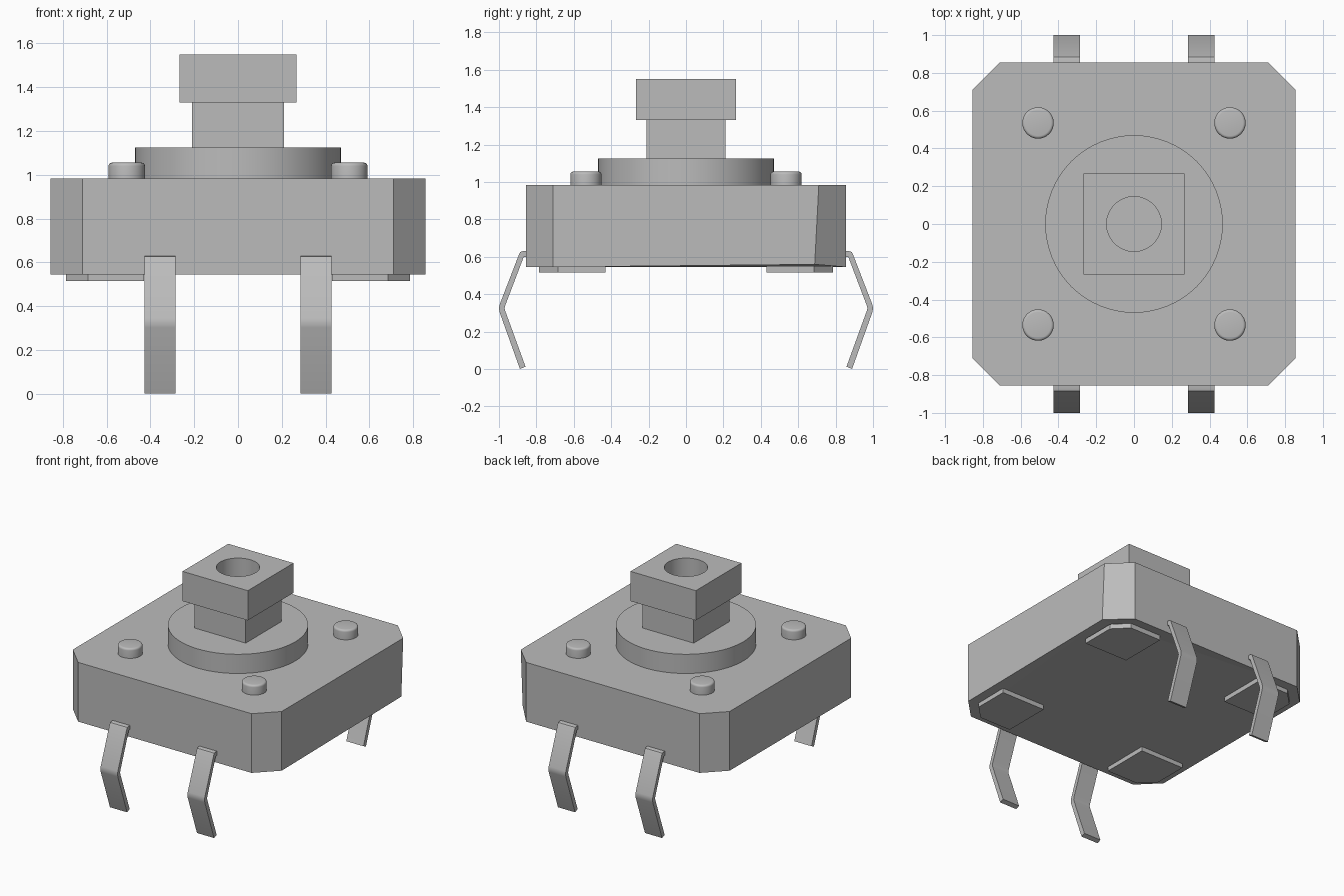
import bpy, bmesh
from mathutils import Vector

if "Cube" in bpy.data.objects:
    bpy.data.objects.remove(bpy.data.objects["Cube"])

GREY = (0.5, 0.5, 0.5, 1)
grey = bpy.data.materials.new("plain grey")
grey.use_nodes = True
grey.diffuse_color = GREY
grey.node_tree.nodes["Principled BSDF"].inputs["Base Color"].default_value = GREY


def finish(name, bm, smooth=False):
    bmesh.ops.recalc_face_normals(bm, faces=bm.faces)
    mesh = bpy.data.meshes.new(name)
    bm.to_mesh(mesh)
    bm.free()
    mesh.materials.append(grey)
    obj = bpy.data.objects.new(name, mesh)
    bpy.context.collection.objects.link(obj)
    if smooth:
        bpy.ops.object.select_all(action='DESELECT')
        obj.select_set(True)
        bpy.context.view_layer.objects.active = obj
        bpy.ops.object.shade_smooth_by_angle(angle=0.6)
    return obj


def prism(points, offset):
    """Extrude a closed 3D outline along an offset."""
    bm = bmesh.new()
    face = bm.faces.new([bm.verts.new(p) for p in points])
    ext = bmesh.ops.extrude_face_region(bm, geom=[face], use_keep_orig=True)
    top = [v for v in ext["geom"] if isinstance(v, bmesh.types.BMVert)]
    bmesh.ops.translate(bm, verts=top, vec=Vector(offset))
    return bm


def cylinder(name, x, y, radius, z0, z1, bevel=0):
    bm = bmesh.new()
    bmesh.ops.create_cone(bm, cap_ends=True, segments=64, radius1=radius, radius2=radius,
                          depth=z1 - z0)
    bmesh.ops.translate(bm, verts=bm.verts, vec=(x, y, (z0 + z1) / 2))
    if bevel:
        rim = [e for e in bm.edges if all(v.co.z > z1 - 0.001 for v in e.verts)]
        bmesh.ops.bevel(bm, geom=rim, offset=bevel, segments=4, profile=0.5, affect='EDGES')
    return finish(name, bm, True)


def block(name, half, z0, z1):
    pts = [(sx * half, sy * half, z0) for sx, sy in ((-1, -1), (1, -1), (1, 1), (-1, 1))]
    return finish(name, prism(pts, (0, 0, z1 - z0)))


# Housing with cut corners, one lower corner slightly skewed
A, B = 0.855, 0.71
outline = [(-B, -A), (B, -A), (A, -B), (A, B), (B, A), (-B, A), (-A, B), (-A, -B)]
body = prism([(x, y, 0.545) for x, y in outline], (0, 0, 0.438))
for v in body.verts:
    if v.co.z < 0.6 and v.co.x > 0.8 and v.co.y > 0:
        v.co += Vector((0, -0.022, 0.014))
bmesh.ops.triangulate(body, faces=[f for f in body.faces if f.calc_center_median().z < 0.6])
finish("housing", body)

# Collar, stem and cap of the plunger
cylinder("collar", 0, 0, 0.47, 0.98, 1.125)
block("plunger_stem", 0.21, 1.12, 1.33)
cap = block("plunger_cap", 0.267, 1.33, 1.55)

# Round hole sunk into the cap
cutter = cylinder("hole_cutter", 0, 0, 0.145, 1.331, 1.7)
cutter.hide_render = True
cutter.hide_viewport = True
cut = cap.modifiers.new("hole", 'BOOLEAN')
cut.object = cutter
cut.operation = 'DIFFERENCE'
cut.solver = 'EXACT'

# Corner rivets and bottom pads
pad = [(0.43, 0.43), (0.785, 0.43), (0.785, 0.685), (0.685, 0.785), (0.43, 0.785)]
for sx, side in ((1, "left"), (-1, "right")):
    for sy, end in ((-1, "front"), (1, "back")):
        cylinder(f"rivet_{end}_{side}", sx * 0.508, sy * 0.535, 0.083, 0.98, 1.055, 0.015)
        finish(f"pad_{end}_{side}",
               prism([(sx * x, sy * y, 0.515) for x, y in pad], (0, 0, 0.035)))

# Bent terminal legs: side profile given as (y, z)
leg = [(0.84, 0.63), (0.873, 0.63), (0.885, 0.626), (0.892, 0.615),
       (0.996, 0.345), (1.0, 0.325), (0.996, 0.302), (0.888, 0.0),
       (0.858, 0.012), (0.967, 0.312), (0.97, 0.325), (0.967, 0.338),
       (0.868, 0.598), (0.84, 0.6)]
for sx, side in ((1, "left"), (-1, "right")):
    for sy, end in ((-1, "front"), (1, "back")):
        pts = [(sx * 0.356 - 0.07, sy * y, z) for y, z in leg]
        finish(f"leg_{end}_{side}", prism(pts, (0.14, 0, 0)), True)
